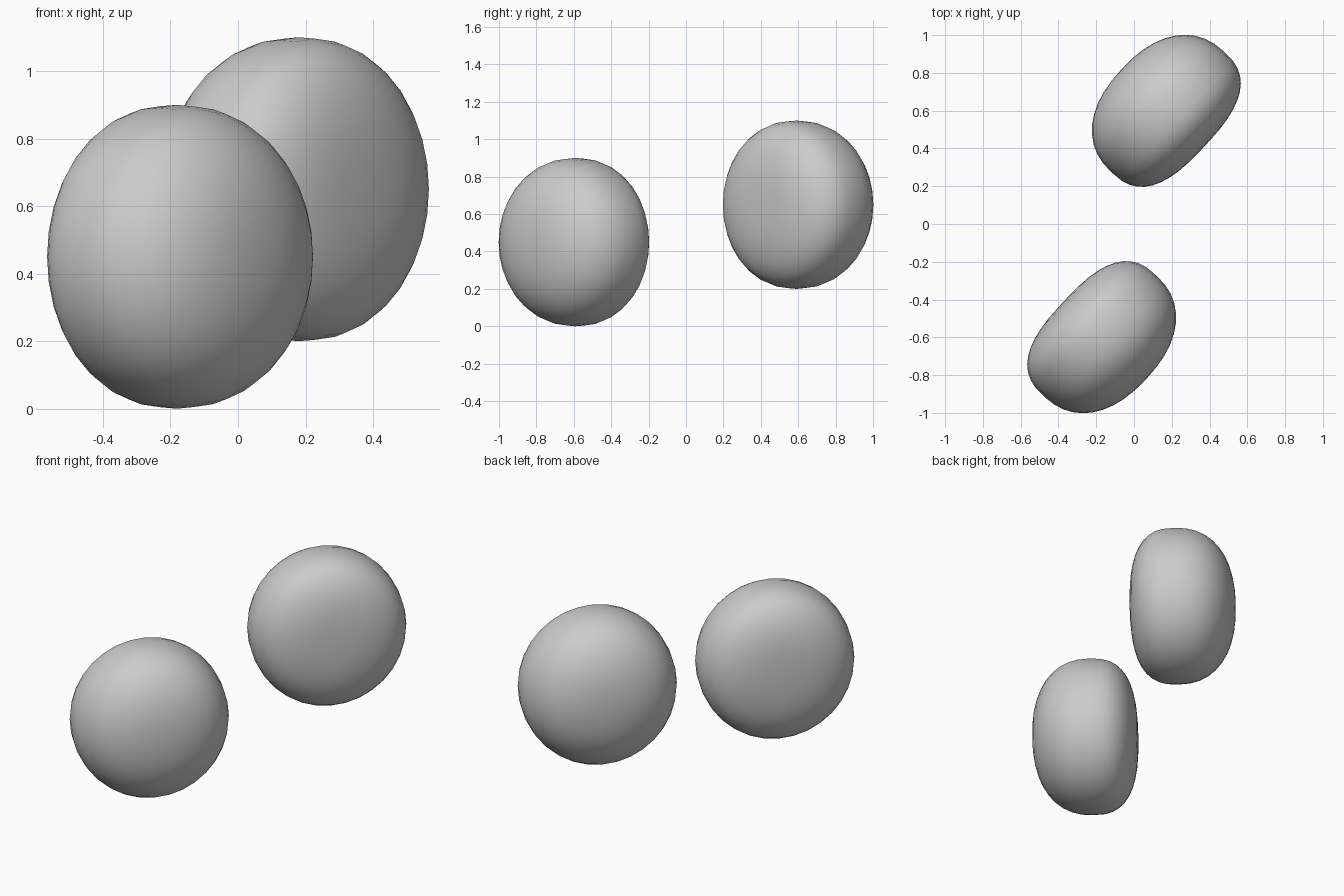
import bpy, bmesh, math
from math import sin, cos, radians

if "Cube" in bpy.data.objects:
    bpy.data.objects.remove(bpy.data.objects["Cube"])

WIDTH, HEIGHT = 0.437, 0.45      # half sizes across the dome
DOME, BASE = 0.335, 0.265        # depth of round front / flattened back
SEGS, RINGS = 32, 20


def pod(name, centre, heading):
    """Dome with a softly flattened back; the dome points along heading."""
    bm = bmesh.new()
    bmesh.ops.create_uvsphere(bm, u_segments=SEGS, v_segments=RINGS, radius=1)
    ca, sa = cos(heading), sin(heading)
    for v in bm.verts:
        c = max(-1, min(1, v.co.z))
        r0 = math.hypot(v.co.x, v.co.y)
        power, depth = (2.3, DOME) if c >= 0 else (2.7, BASE)
        r = r0 ** (2 / power)
        u = math.copysign(abs(c) ** (2 / power) * depth, c)
        k = r / r0 if r0 > 1e-6 else 0
        side, up = v.co.x * k * WIDTH, v.co.y * k * HEIGHT
        v.co = (u * ca - side * sa, u * sa + side * ca, up)
    bmesh.ops.recalc_face_normals(bm, faces=bm.faces)
    for f in bm.faces:
        f.smooth = True
    me = bpy.data.meshes.new(name)
    bm.to_mesh(me)
    bm.free()
    ob = bpy.data.objects.new(name, me)
    ob.location = centre
    bpy.context.collection.objects.link(ob)


# two matching pods, back to back, the rear one raised
pod("front_pod", (-0.18, -0.592, 0.45), radians(-43))
pod("rear_pod", (0.18, 0.592, 0.65), radians(137))
